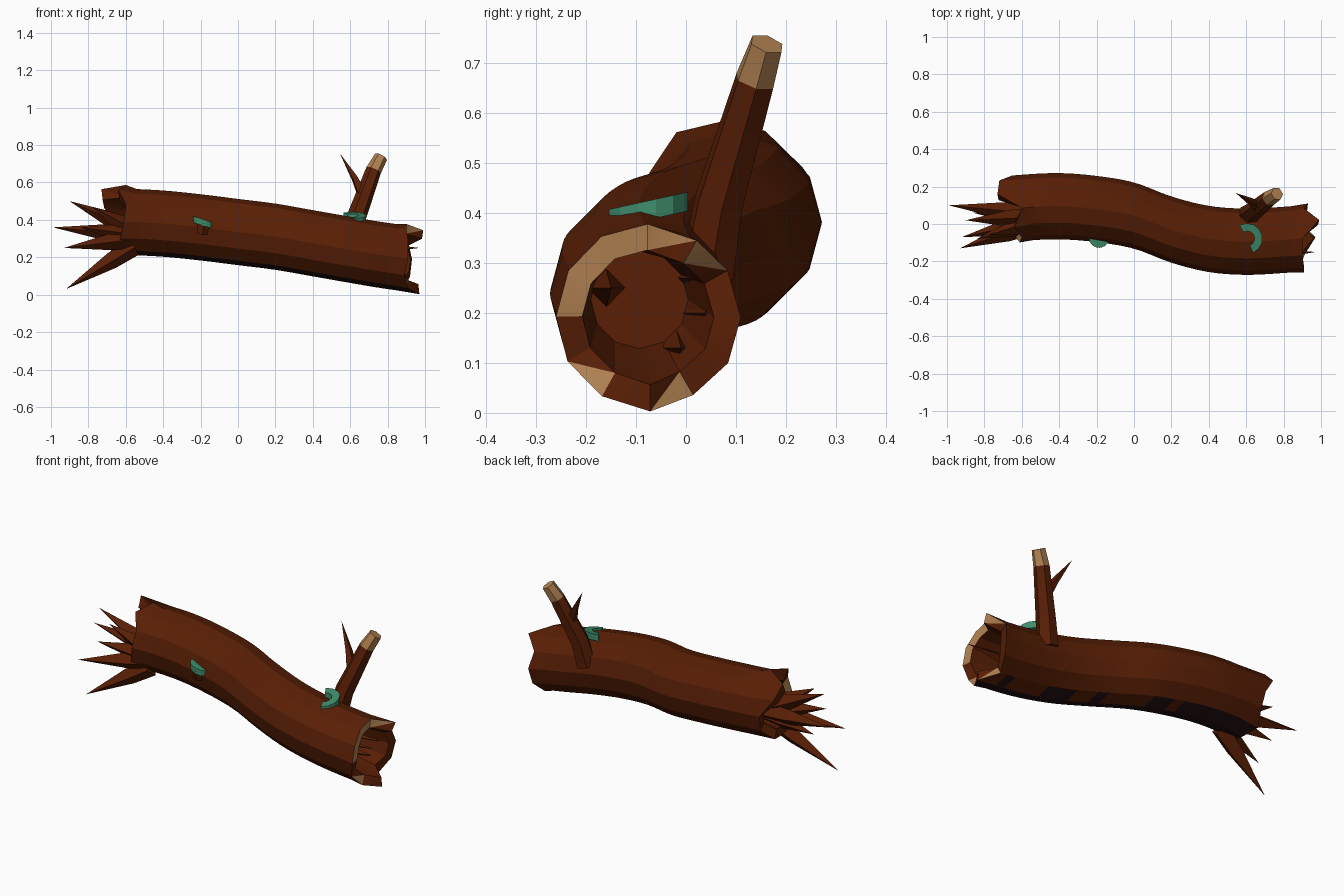
import bpy, bmesh, random
from math import cos, sin, pi, radians
from mathutils import Vector

random.seed(4)
if "Cube" in bpy.data.objects:
    bpy.data.objects.remove(bpy.data.objects["Cube"])


def material(name, rgb):
    m = bpy.data.materials.new(name)
    m.use_nodes = True
    m.diffuse_color = (*rgb, 1)
    m.node_tree.nodes["Principled BSDF"].inputs["Base Color"].default_value = (*rgb, 1)
    return m


BARK = material("bark brown", (0.1, 0.0135, 0.0017))
WOOD = material("bare wood tan", (0.45, 0.225, 0.085))
DAMP = material("damp underside", (0.018, 0.005, 0.006))
GREEN = material("fungus green", (0.05, 0.27, 0.15))


def finish(bm, name, mats, angle=25):
    bmesh.ops.recalc_face_normals(bm, faces=bm.faces)
    mesh = bpy.data.meshes.new(name)
    bm.to_mesh(mesh)
    bm.free()
    for m in mats:
        mesh.materials.append(m)
    ob = bpy.data.objects.new(name, mesh)
    bpy.context.collection.objects.link(ob)
    bpy.ops.object.select_all(action="DESELECT")
    ob.select_set(True)
    bpy.context.view_layer.objects.active = ob
    bpy.ops.object.shade_smooth_by_angle(angle=radians(angle))
    return ob


def bridge(bm, a, b, pick=lambda k: 0):
    n = len(a)
    for k in range(n):
        j = (k + 1) % n
        f = bm.faces.new((a[k], a[j], b[j], b[k]))
        f.material_index = pick(k)


# Centreline of the trunk, stations every 0.2 from x = -0.8 to 1.0
MID_Y = [0.05, 0.085, 0.095, 0.08, 0.045, -0.03, -0.08, -0.095, -0.085, -0.07]
MID_Z = [0.395, 0.39, 0.38, 0.36, 0.335, 0.31, 0.275, 0.24, 0.207, 0.185]
SIDES = 12


def spline(vals, x):
    t = min(max((x + 0.8) / 0.2, 0), len(vals) - 1.001)
    i = int(t)
    t -= i
    p0, p1, p2, p3 = [vals[min(max(i + d, 0), len(vals) - 1)] for d in (-1, 0, 1, 2)]
    return p1 + 0.5 * t * (p2 - p0 + t * (2 * p0 - 5 * p1 + 4 * p2 - p3
                                         + t * (3 * (p1 - p2) + p3 - p0)))


def trunk_point(x, k, scale=1.0):
    a = 2 * pi * k / SIDES
    r = 0.177 * scale
    return Vector((x, spline(MID_Y, x) + r * cos(a), spline(MID_Z, x) + r * sin(a)))


# Hollow trunk with jagged broken ends
LEFT_JAG = [-0.65, -0.72, -0.73, -0.6, -0.64, -0.6, -0.61, -0.63, -0.66, -0.65, -0.68, -0.64]
RIGHT_JAG = [0.93, 0.91, 0.99, 0.9, 0.9, 0.91, 0.91, 0.89, 0.91, 0.97, 0.89, 0.92]
bm = bmesh.new()


def ring(xs, scale=lambda k: 1.0):
    return [bm.verts.new(trunk_point(xs[k], k, scale(k))) for k in range(SIDES)]


def damp(k, left):
    """Dark band along the bottom, wider towards the left end."""
    return 2 if k == 8 or (k == 9 and (left or random.random() < 0.25)) else 0


COUNT = 24
rings = [ring(LEFT_JAG, lambda k: 1.11 if 0 < k < 5 else 1.03)]
rings += [ring([-0.54 + 1.38 * i / COUNT] * SIDES) for i in range(COUNT + 1)]
rings.append(ring(RIGHT_JAG, lambda k: 1.04))
for i, (a, b) in enumerate(zip(rings, rings[1:])):
    bridge(bm, a, b, lambda k: damp(k, i < 5))

# Broken rims: whole bare panels, and bare slivers on half a panel
for rim, jag, side, bare, slivers, depth in (
        (rings[0], LEFT_JAG, -1, (5, 6), (), -0.5),
        (rings[-1], RIGHT_JAG, 1, (3, 4, 5), (1, 2, 7, 9), 0.68)):
    lip = ring([x - side * 0.006 for x in jag], lambda k: 0.74)
    floor = ring([depth] * SIDES, lambda k: 0.55)
    for k in range(SIDES):
        j = (k + 1) % SIDES
        outer_half = bm.faces.new((rim[k], rim[j], lip[j]))
        inner_half = bm.faces.new((rim[k], lip[j], lip[k]))
        outer_half.material_index = int(k in bare or k in slivers)
        inner_half.material_index = int(k in bare)
    bridge(bm, lip, floor)
    bm.faces.new(floor)
finish(bm, "hollow_trunk", [BARK, WOOD, DAMP])


def tube(name, path, radii, sides, mats, pick=lambda seg: 0):
    """Tapered stick along a path; a zero last radius gives a point."""
    bm = bmesh.new()
    pts = [Vector(p) for p in path]
    loops = []
    for i, (p, r) in enumerate(zip(pts, radii)):
        d = pts[min(i + 1, len(pts) - 1)] - pts[max(i - 1, 0)]
        q = d.to_track_quat("Z", "Y")
        loops.append([bm.verts.new(p + q @ Vector((r * cos(2 * pi * k / sides),
                                                   r * sin(2 * pi * k / sides), 0)))
                      for k in range(sides)] if r else None)
    for i in range(len(loops) - 1):
        if loops[i + 1]:
            bridge(bm, loops[i], loops[i + 1], lambda k: pick(i))
        else:
            tip = bm.verts.new(pts[-1])
            for k in range(sides):
                bm.faces.new((loops[i][k], loops[i][(k + 1) % sides], tip))
    bm.faces.new(loops[0])
    if loops[-1]:
        bm.faces.new(loops[-1]).material_index = pick(len(loops) - 2)
    return finish(bm, name, mats)


# Broken branch with a bare end, and its twig
tube("branch", [(0.605, 0.042, 0.28), (0.635, 0.065, 0.42), (0.725, 0.138, 0.665), (0.765, 0.162, 0.738)],
     [0.058, 0.052, 0.042, 0.036], 6, [BARK, WOOD], lambda s: int(s == 2))
tube("twig", [(0.665, 0.09, 0.53), (0.625, 0.12, 0.62), (0.545, 0.165, 0.755)],
     [0.03, 0.02, 0], 4, [BARK])

# Long splinters bursting from the broken left end
TIPS = [(-0.99, 0.1, 0.36), (-0.92, -0.07, 0.03), (-0.93, -0.13, 0.25), (-0.9, 0.02, 0.5),
        (-0.78, -0.06, 0.47), (-0.86, 0.06, 0.27), (-0.84, -0.08, 0.36)]
core = Vector((-0.56, 0.04, 0.31))
for n, tip in enumerate(TIPS):
    tip = Vector(tip)
    start = core + Vector((0, (tip.y - core.y) * 0.3, (tip.z - core.z) * 0.2))
    tube(f"splinter_{n + 1}", [start, start.lerp(tip, 0.32), tip], [0.05, 0.045, 0], 4, [BARK])

# Small splinters inside the hollow right end
for n, (y, z, x) in enumerate(((0.03, 0.2, 0.88), (-0.02, 0.13, 0.86),
                               (0.02, 0.27, 0.88), (-0.16, 0.25, 0.97))):
    tube(f"inner_splinter_{n + 1}", [(0.66, y, z), (x, y + 0.01, z)], [0.04, 0], 4, [BARK])


def shelf(name, centre, outer, inner, start, end, thick, slope, steps=7):
    """Curved bracket slab whose height follows a slope in x and y."""
    bm = bmesh.new()
    loops = []
    for i in range(steps + 1):
        a = radians(start + (end - start) * i / steps)
        loop = []
        for r, low in ((inner, 0), (outer, 0), (outer, 1), (inner, 1)):
            dx, dy = r * cos(a), r * sin(a)
            z = centre[2] + slope[0] * dx + slope[1] * dy - low * thick
            loop.append(bm.verts.new((centre[0] + dx, centre[1] + dy, z)))
        loops.append(loop)
    for a, b in zip(loops, loops[1:]):
        bridge(bm, a, b)
    bm.faces.new(loops[0])
    bm.faces.new(loops[-1])
    return finish(bm, name, [GREEN])


# Bracket fungi: a crescent by the branch and a small one on the front
shelf("branch_fungus", (0.605, -0.078, 0.424), 0.082, 0.04, 120, -68, 0.038, (0, 0.22))
shelf("front_fungus", (-0.187, -0.074, 0.403), 0.054, 0.006, 180, 360, 0.034, (-0.33, 0))
tube("front_fungus_stem", [(-0.185, -0.088, 0.385), (-0.19, -0.08, 0.325)],
     [0.04, 0.03], 6, [BARK])
